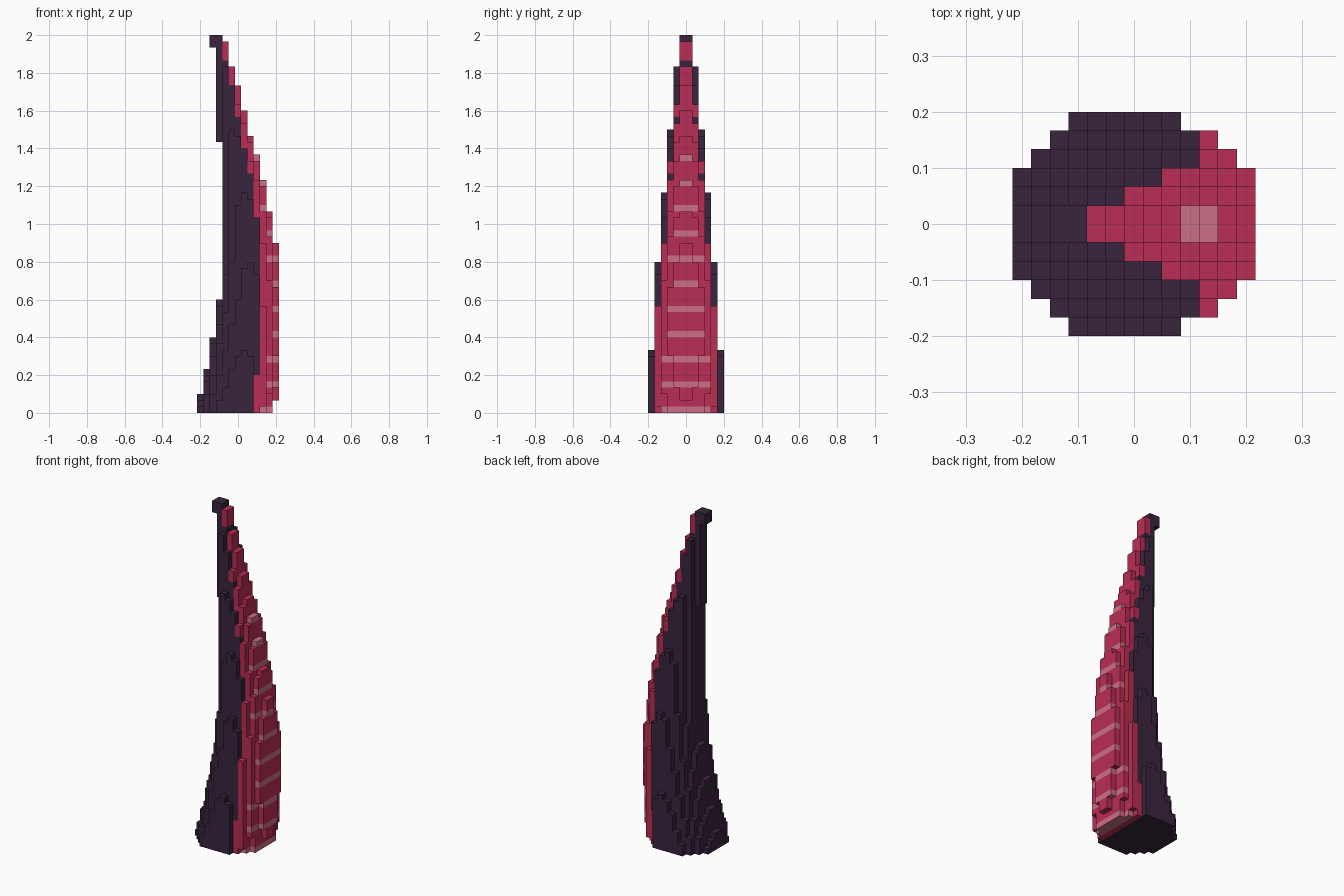
import bpy
import bmesh
from mathutils import Vector

if "Cube" in bpy.data.objects:
    bpy.data.objects.remove(bpy.data.objects["Cube"])

CUBE = 1 / 30      # edge of one block
LAYERS = 60

# Curve of the spine: (height, centre x in blocks), and taper: (height, radius in blocks)
SPINE = [(0, -.5), (.07, -.13), (.1, .05), (.23, .76), (.4, 1.37), (.6, 1.93),
         (.9, 1.78), (1.07, 1.25), (1.23, .7), (1.37, .1), (1.47, -.6),
         (1.6, -1.2), (1.73, -1.8), (1.83, -2.45), (1.97, -3.05), (2, -3.2)]
TAPER = [(0, 6.3), (.33, 5.52), (.77, 4.55), (1.17, 3.52), (1.5, 2.52),
         (1.83, 1.52), (2, 1.0)]


def lerp_table(table, z):
    for (z0, v0), (z1, v1) in zip(table, table[1:]):
        if z <= z1:
            return v0 + (v1 - v0) * (z - z0) / (z1 - z0)
    return table[-1][1]


def material(name, color):
    mat = bpy.data.materials.new(name)
    mat.diffuse_color = (*color, 1)
    mat.use_nodes = True
    mat.node_tree.nodes["Principled BSDF"].inputs["Base Color"].default_value = mat.diffuse_color
    return mat


# Fill each layer with a disc of blocks and choose its colour by depth towards +x
blocks = {}
for k in range(LAYERS):
    z = (k + .5) * CUBE
    cx, r = lerp_table(SPINE, z), lerp_table(TAPER, z)
    for i in range(-6, 7):
        for j in range(-6, 6):
            dx, dy = i - cx, j + .5
            if dx * dx + dy * dy > r * r:
                continue
            color = 0
            if dx > .39 * r + .13:
                color = 1
                if k % 4 == 0 and k <= 48 and dx > .695 * r:
                    color = 2
            blocks[i, j, k] = color

# Keep only the outer faces of the blocks
bm = bmesh.new()
corners = {}


def corner(p):
    key = tuple(round(c) for c in p)
    if key not in corners:
        corners[key] = bm.verts.new(((key[0] - .5) * CUBE, key[1] * CUBE, key[2] * CUBE))
    return corners[key]


for cell, color in blocks.items():
    for axis in range(3):
        for side in (0, 1):
            near = list(cell)
            near[axis] += 1 if side else -1
            if tuple(near) in blocks:
                continue
            u, v, base = Vector((0, 0, 0)), Vector((0, 0, 0)), Vector(cell)
            u[(axis + 1) % 3] = 1
            v[(axis + 2) % 3] = 1
            base[axis] += side
            loop = [base, base + u, base + u + v, base + v]
            if not side:
                loop.reverse()
            face = bm.faces.new([corner(p) for p in loop])
            face.material_index = color

# Tentacle with dark back, red underside and pale sucker bands
mesh = bpy.data.meshes.new("tentacle")
bm.to_mesh(mesh)
bm.free()
for name, rgb in (("dark_purple_skin", (.041, .018, .046)),
                  ("crimson_underside", (.49, .026, .089)),
                  ("pale_pink_bands", (.60, .162, .23))):
    mesh.materials.append(material(name, rgb))
bpy.context.collection.objects.link(bpy.data.objects.new("tentacle", mesh))
